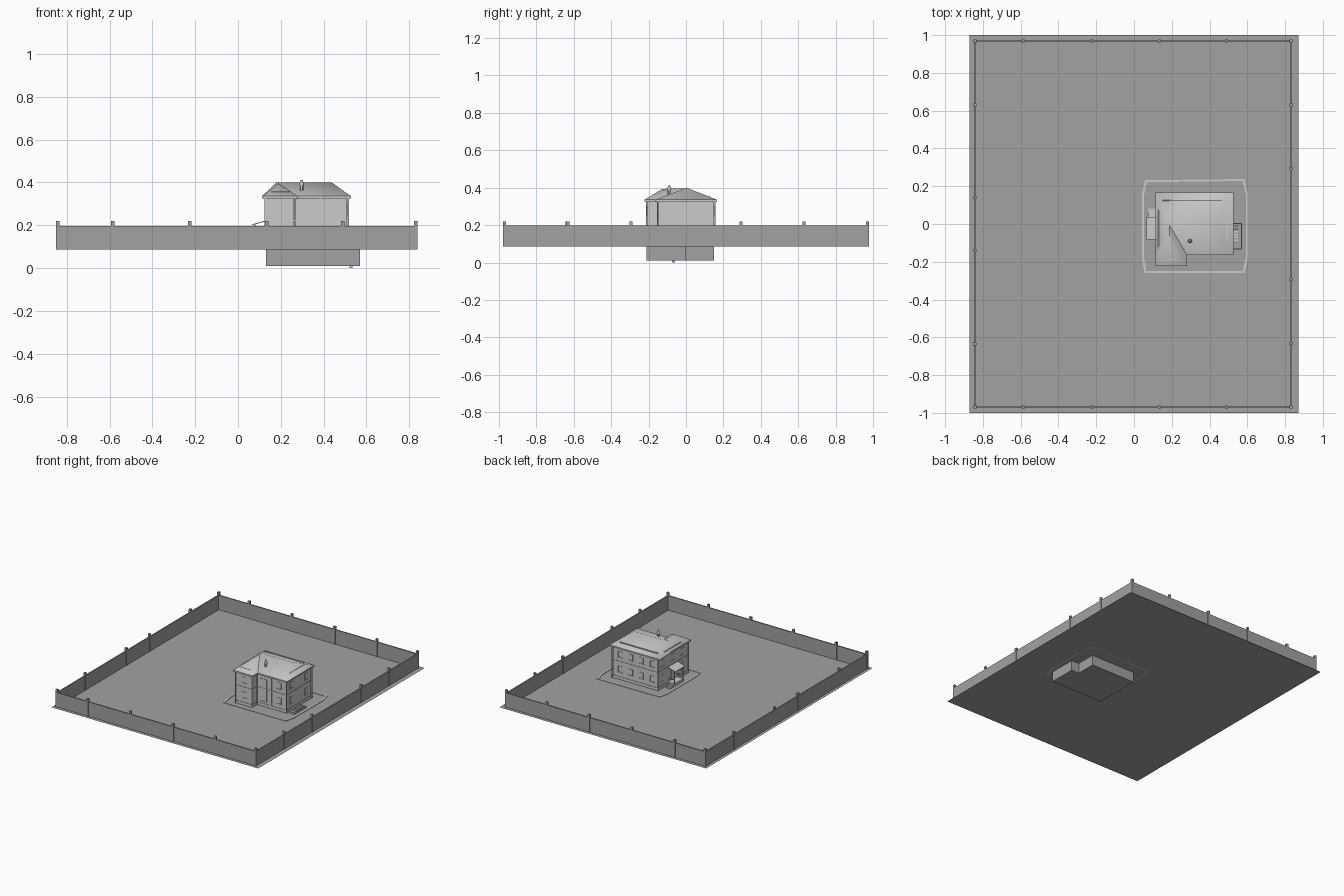
import bpy, bmesh, math

if "Cube" in bpy.data.objects:
    bpy.data.objects.remove(bpy.data.objects["Cube"])

G = 0.087  # yard level
dark = bpy.data.materials.new("dark_grey")
dark.diffuse_color = (.36, .36, .36, 1)
dark.use_nodes = True
dark.node_tree.nodes["Principled BSDF"].inputs["Base Color"].default_value = dark.diffuse_color


def mesh(name, verts, faces, mat=None):
    me = bpy.data.meshes.new(name)
    me.from_pydata(verts, [], faces)
    bm = bmesh.new()
    bm.from_mesh(me)
    bmesh.ops.recalc_face_normals(bm, faces=bm.faces)
    bm.to_mesh(me)
    bm.free()
    if mat:
        me.materials.append(mat)
    ob = bpy.data.objects.new(name, me)
    bpy.context.collection.objects.link(ob)
    return ob


def prism(name, pts, z0, z1, mat=None):
    n = len(pts)
    v = [(x, y, z) for z in (z0, z1) for x, y in pts]
    f = [tuple(range(n)), tuple(range(n, 2 * n))]
    f += [(i, (i + 1) % n, n + (i + 1) % n, n + i) for i in range(n)]
    return mesh(name, v, f, mat)


def box(name, x0, x1, y0, y1, z0, z1, mat=None):
    return prism(name, [(x0, y0), (x1, y0), (x1, y1), (x0, y1)], z0, z1, mat)


# yard
mesh("yard", [(-.87, -1, G), (.87, -1, G), (.87, 1, G), (-.87, 1, G)], [(0, 1, 2, 3)], dark)

# perimeter fence panels and posts
X0, X1, Y = -.842, .83, .97
for s in (-1, 1):
    box("fence_panel", X0, X1, s * Y - .005, s * Y + .005, G, .197, dark)
    for x in (X0, -.585, -.225, .135, .49, X1):
        box("fence_post", x - .008, x + .008, s * Y - .008, s * Y + .008, G, .22, dark)
for x, ys in ((X0, (-.635, -.14, .14, .63)), (X1, (-.632, -.295, .295, .63))):
    box("fence_panel", x - .005, x + .005, -Y, Y, G, .197, dark)
    for y in ys:
        box("fence_post", x - .008, x + .008, y - .008, y + .008, G, .22, dark)

# paved apron kerb around the house
outer = [(.055, -.26), (.585, -.26), (.603, -.18), (.603, .16),
         (.585, .238), (.058, .232), (.042, .16), (.042, -.18)]
cx, cy = .322, -.012
inner = [(cx + (x - cx) * .962, cy + (y - cy) * .958) for x, y in outer]
kv = [(x, y, z) for z in (G, G + .004) for ring in (outer, inner) for x, y in ring]
kf = []
for i in range(8):
    j = (i + 1) % 8
    kf += [(i, j, 16 + j, 16 + i), (8 + i, 8 + j, 24 + j, 24 + i), (16 + i, 16 + j, 24 + j, 24 + i),
           (i, j, 8 + j, 8 + i)]
mesh("apron_kerb", kv, kf)

# basement below yard level
prism("basement", [(.13, -.21), (.57, -.21), (.57, 0), (.505, 0), (.505, .15), (.13, .15)],
      .01, G, dark)
box("basement_drain", .52, .535, -.075, -.06, 0, .012)


# house walls: L-shaped plan, with plinth and belt course
def plan(o):
    return [(.13 - o, -.208 - o), (.262 + o, -.208 - o), (.262 + o, -.147 - o),
            (.51 + o, -.147 - o), (.51 + o, .15 + o), (.13 - o, .15 + o)]


prism("house_walls", plan(0), G, .328)
prism("plinth", plan(.003), G, .108)
prism("belt_course", plan(.003), .219, .225)
prism("eave_board", plan(.012), .323, .33)


# hipped roofs with fascia, softly shaded slopes
def hip_roof(name, x0, x1, y0, y1, ridge, z0=.326, z1=.336):
    v = [(x, y, z) for z in (z0, z1) for x, y in ((x0, y0), (x1, y0), (x1, y1), (x0, y1))]
    v += ridge
    f = [(0, 1, 2, 3)] + [(i, (i + 1) % 4, 4 + (i + 1) % 4, 4 + i) for i in range(4)]
    if ridge[0][1] == ridge[1][1]:
        f += [(4, 5, 9, 8), (5, 6, 9), (6, 7, 8, 9), (7, 4, 8)]
    else:
        f += [(4, 5, 8), (5, 6, 9, 8), (6, 7, 9), (7, 4, 8, 9)]
    ob = mesh(name, v, f)
    bpy.ops.object.select_all(action='DESELECT')
    ob.select_set(True)
    bpy.context.view_layer.objects.active = ob
    bpy.ops.object.shade_smooth_by_angle(angle=math.radians(50))


hip_roof("main_roof", .113, .527, -.163, .166, [(.18, .002, .4), (.438, .002, .4)])
hip_roof("wing_roof", .113, .28, -.222, .03, [(.188, -.125, .394), (.188, .0, .397)])

# snow guards
box("snow_guard_back", .15, .465, .122, .126, .344, .36)
box("snow_guard_front", .155, .24, -.188, -.184, .346, .358)
box("snow_guard_left", .128, .132, -.13, .075, .344, .354)
box("snow_guard_right", .49, .494, -.09, .1, .35, .362)


# chimney pipe with cap
def cyl(name, r1, r2, z0, z1, x, y):
    bpy.ops.mesh.primitive_cone_add(vertices=12, radius1=r1, radius2=r2, depth=z1 - z0,
                                    location=(x, y, (z0 + z1) / 2))
    bpy.context.object.name = name
    bpy.ops.object.shade_smooth_by_angle()


cyl("chimney_pipe", .008, .008, .345, .39, .297, -.09)
cyl("chimney_cap", .011, .005, .388, .412, .297, -.09)


# windows: pane with raised frame, set on any wall
def window(axis, wall, out, c, zc, w=.034, h=.046):
    def part(name, a0, a1, z0, z1, d):
        lo, hi = sorted((wall - out * .001, wall + out * d))
        if axis == 'y':
            box(name, a0, a1, lo, hi, z0, z1)
        else:
            box(name, lo, hi, a0, a1, z0, z1)
    a, b, t = c - w / 2, c + w / 2, .003
    z0, z1 = zc - h / 2, zc + h / 2
    part("window_pane", a, b, z0, z1, .001)
    for p, q in ((a, a + t), (b - t, b)):
        part("window_frame", p, q, z0, z1, .003)
    for p, q in ((z0, z0 + t), (z1 - t, z1)):
        part("window_frame", a, b, p, q, .003)
    part("window_sill", a - .003, b + .003, z0 - .004, z0, .005)


for zc in (.165, .278):
    for c in (.18, .27, .36, .45):
        window('y', .15, 1, c, zc)
    for c in (-.09, .09):
        window('x', .51, 1, c, zc)
    window('y', -.208, -1, .196, zc)
    window('y', -.147, -1, .45, zc)
    window('x', .13, -1, -.14, zc)
    window('x', .13, -1, .1, zc)
window('x', .13, -1, -.02, .278)
window('y', -.147, -1, .32, .21, .05, .17)   # tall stair window

# downpipes at the house corners
for x, y in ((.127, -.212), (.267, -.152), (.515, -.152), (.515, .155), (.127, .155), (.385, -.15)):
    box("downpipe", x - .003, x + .003, y - .003, y + .003, G, .33)

# left entrance: landing, steps, door, posts and sloping canopy
box("entrance_landing", .075, .13, -.075, .03, G, .108)
for i in range(3):
    box("entrance_step", .075, .115, .03 + i * .017, .047 + i * .017, G, .103 - i * .005)
box("entrance_door", .126, .13, -.045, -.008, .108, .18)
for y in (-.072, .027):
    box("canopy_post", .075, .081, y - .003, y + .003, .108, .205)
    box("entrance_rail", .078, .13, y - .002, y + .002, .132, .136)
c = [(x, y, z + d) for d in (0, .004) for x, y, z in
     ((.065, -.082, .2), (.13, -.082, .219), (.13, .036, .219), (.065, .036, .2))]
mesh("entrance_canopy", c, [(0, 1, 2, 3), (4, 5, 6, 7), (0, 1, 5, 4), (1, 2, 6, 5),
                            (2, 3, 7, 6), (3, 0, 4, 7)])

# right basement stairwell: low kerb walls and treads
box("stairwell_wall", .566, .572, -.135, .005, G, .097)
box("stairwell_end", .51, .572, -.135, -.129, G, .097)
box("stairwell_end", .51, .572, .0, .006, G, .097)
for i in range(6):
    y = -.09 + i * .015
    box("stair_tread", .518, .55, y, y + .009, G, .091 + i * .001)
